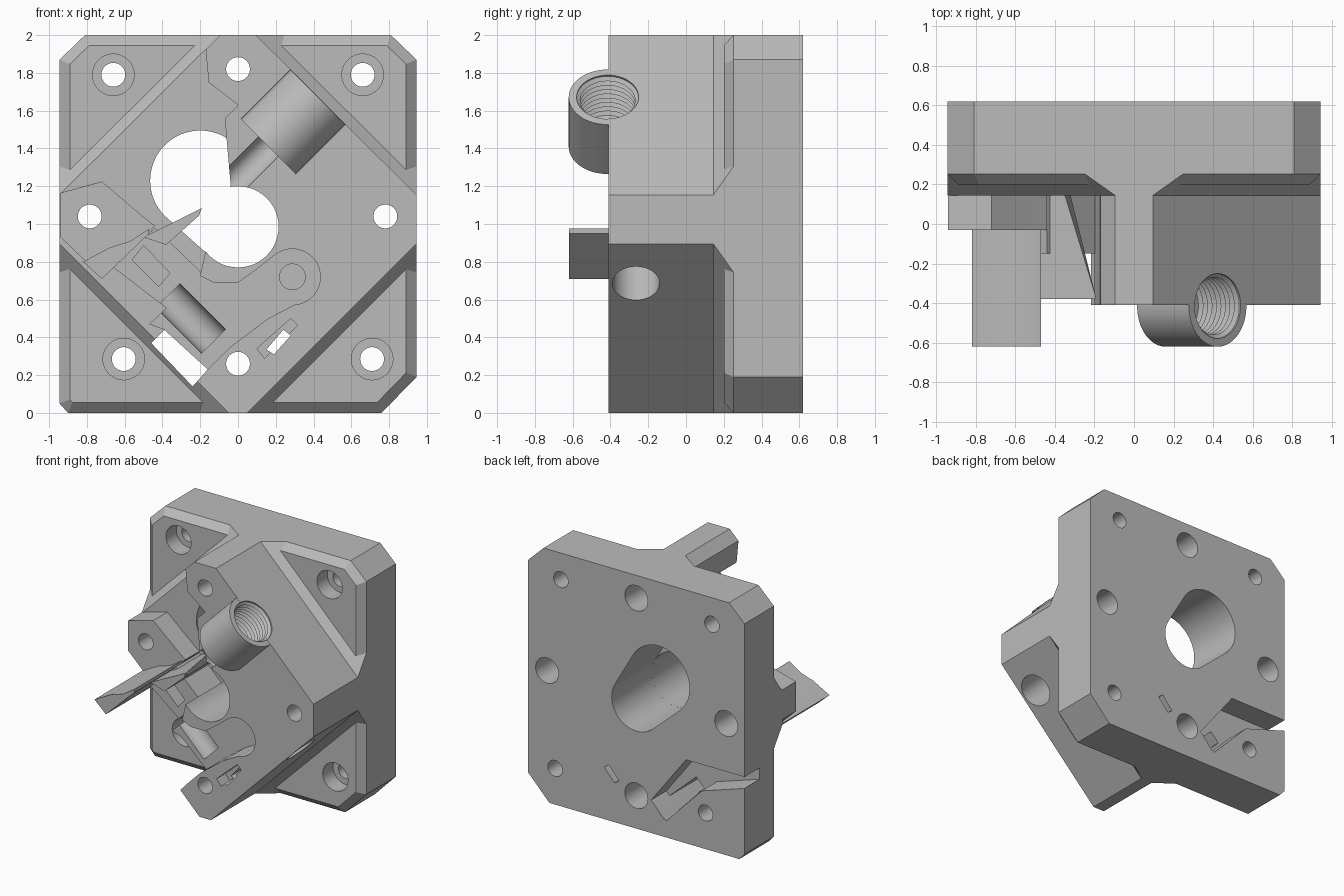
import bpy, bmesh, math
from mathutils import Vector

if "Cube" in bpy.data.objects:
    bpy.data.objects.remove(bpy.data.objects["Cube"], do_unlink=True)

grey = bpy.data.materials.new("neutral grey plastic")
grey.use_nodes = True
GREY = (0.5, 0.5, 0.5, 1)
grey.diffuse_color = GREY
grey.node_tree.nodes["Principled BSDF"].inputs["Base Color"].default_value = GREY


def finish(name, bm):
    bmesh.ops.recalc_face_normals(bm, faces=bm.faces)
    mesh = bpy.data.meshes.new(name)
    bm.to_mesh(mesh)
    bm.free()
    mesh.materials.append(grey)
    ob = bpy.data.objects.new(name, mesh)
    bpy.context.collection.objects.link(ob)
    return ob


def skin(name, rings):
    """Closed solid through rings of equal point count."""
    bm = bmesh.new()
    loops = [[bm.verts.new(p) for p in ring] for ring in rings]
    for a, b in zip(loops, loops[1:]):
        for i in range(len(a)):
            j = (i + 1) % len(a)
            bm.faces.new((a[i], a[j], b[j], b[i]))
    bm.faces.new(loops[0])
    bm.faces.new(loops[-1])
    return finish(name, bm)


def loft(name, layers):
    return skin(name, [[(x, y, z) for x, z in pts] for y, pts in layers])


def prism(name, pts, y0, y1):
    return loft(name, [(y0, pts), (y1, pts)])


def lathe(name, profile, origin, axis, seg=48):
    """Profile of (distance, radius) turned about an axis."""
    origin, axis = Vector(origin), Vector(axis).normalized()
    side = axis.orthogonal().normalized()
    up = axis.cross(side)
    angles = [math.tau * i / seg for i in range(seg)]
    return skin(name, [[origin + axis * t + (side * math.cos(a) + up * math.sin(a)) * r
                        for a in angles] for t, r in profile])


def drill(x, z, r, y0=-0.8, y1=0.8):
    return lathe("drill", [(0, r), (y1 - y0, r)], (x, y0, z), (0, 1, 0))


def combine(target, tool, op="DIFFERENCE"):
    mod = target.modifiers.new(op.lower(), "BOOLEAN")
    mod.operation, mod.solver, mod.object = op, "EXACT", tool
    bpy.context.view_layer.objects.active = target
    bpy.ops.object.modifier_apply(modifier=mod.name)
    bpy.data.objects.remove(tool, do_unlink=True)


def offset(pts, d):
    """Move the edges of a convex clockwise outline outward by d."""
    out = []
    for i, p in enumerate(pts):
        p = Vector(p)
        e1 = (p - Vector(pts[i - 1])).normalized()
        e2 = (Vector(pts[(i + 1) % len(pts)]) - p).normalized()
        n1, n2 = Vector((-e1.y, e1.x)), Vector((-e2.y, e2.x))
        out.append(tuple(p + (n1 + n2) * d / (1 + n1.dot(n2))))
    return out


# Square mounting plate with clipped corners and a bevelled front rim
outline = [(-0.945, 0.05), (-0.945, 1.87), (-0.81, 2), (0.81, 2),
           (0.945, 1.87), (0.945, 0.19), (0.76, 0), (-0.9, 0)]
body = loft("extruder_body", [(0.2, offset(outline, -0.055)),
                              (0.28, offset(outline, 0.03)), (0.7, offset(outline, 0.03))])

# Diamond block standing forward of the plate, with a flared foot
diamond = [(-1.075, 1.025), (0, 2.095), (1.075, 1.025), (0, -0.05)]
combine(body, loft("diamond", [(-0.41, diamond), (0.145, diamond),
                               (0.345, offset(diamond, 0.2)), (0.72, offset(diamond, 0.2))]), "UNION")
combine(body, prism("trim", outline, -0.6, 0.62), "INTERSECT")

# Clear the open left side of the diamond
combine(body, prism("clearance", [
    (-0.175, 2.2), (-0.17, 1.91), (-0.155, 1.75), (0, 1.63), (-0.07, 1.56), (-0.04, 1.22),
    (-0.04, 1), (-0.15, 0.95), (-0.2, 0.73), (-0.03, 0.36), (-0.2, 0.19), (-0.3, 0.09),
    (-1.5, 0.09), (-1.5, 2.2)], -0.9, 0.145))

# Slotted gear opening through the plate
bm = bmesh.new()
for cx, cz, r in ((-0.2, 1.23, 0.265), (0, 0.985, 0.215)):
    for i in range(64):
        a = math.tau * i / 64
        for y in (0.12, 0.8):
            bm.verts.new((cx + r * math.cos(a), y, cz + r * math.sin(a)))
hull = bmesh.ops.convex_hull(bm, input=bm.verts)
bmesh.ops.delete(bm, geom=[v for v in hull["geom_interior"] if v.is_valid], context="VERTS")
opening = finish("opening", bm)
# keep the full-height block intact above the plate
combine(body, opening)

# Hinge lug, filament guide fin and latch arm
combine(body, prism("hinge_lug", [(-0.94, 1.165), (-0.72, 1.225), (-0.515, 1.05),
                                  (-0.44, 0.99), (-0.72, 0.72), (-0.94, 0.93)], -0.03, 0.2), "UNION")
combine(body, prism("latch_arm", [
    (-0.66, 0.77), (-0.44, 0.98), (-0.19, 0.74), (-0.03, 0.36), (-0.16, 0.23),
    (-0.39, 0.44), (-0.47, 0.47), (-0.38, 0.555)], -0.15, 0.21), "UNION")
combine(body, prism("guide_fin", [(-0.82, 0.8), (-0.68, 0.875), (-0.57, 0.91), (-0.47, 0.975),
                                  (-0.47, 0.95), (-0.72, 0.71)], -0.62, 0.19), "UNION")
combine(body, loft("guide_tip", [
    (-0.38, [(-0.5, 0.93), (-0.19, 1.085), (-0.2, 1.05), (-0.38, 0.89)]),
    (0.18, [(-0.5, 0.93), (-0.36, 1.0), (-0.33, 0.95), (-0.38, 0.89)])]), "UNION")

# Threaded tube boss on the upper right face
END, INWARD = Vector((0.423, -0.415, 1.672)), (-1, 0, -1)
combine(body, lathe("boss", [(0, 0.206), (0.37, 0.206)], END, INWARD, 64), "UNION")
thread = [(-0.05, 0.16)]
for i in range(9):
    thread += [(0.01 + i * 0.032, 0.165), (0.026 + i * 0.032, 0.145)]
combine(body, lathe("thread", thread, END, INWARD))
combine(body, lathe("filament_path", [(0.2, 0.075), (0.72, 0.075)], END, INWARD))

# Drive shaft bore, idler pocket and pivot hole
combine(body, drill(0, 0.985, 0.215))
combine(body, prism("pocket", [(-0.25, 0.75), (-0.13, 0.69), (0, 0.69), (0.1, 0.76), (0.2, 0.84),
                               (0.288, 0.72), (0.3, 0.573), (0.16, 0.5), (-0.08, 0.32)], -0.7, -0.152))
combine(body, drill(0.288, 0.72, 0.148, -0.7, -0.152))
combine(body, drill(0.288, 0.72, 0.068, -0.7, 0.3))
combine(body, lathe("spring_bore", [(-0.1, 0.125), (0.35, 0.125)], (0.737, -0.265, 0.685), (-1, 0, 1)))
combine(body, lathe("arm_groove", [(0, 0.09), (0.34, 0.09)], (-0.37, -0.15, 0.62), (1, 0, -1)))

# Latch slots and the rear cable channel
combine(body, prism("arm_slot", [(-0.56, 0.81), (-0.5, 0.885), (-0.36, 0.74), (-0.42, 0.67)], -0.7, 0))
combine(body, prism("latch_window", [(-0.46, 0.37), (-0.39, 0.44), (-0.16, 0.23), (-0.24, 0.14)], -0.7, 0.8))
combine(body, prism("nut_slot", [(0.1, 0.34), (0.28, 0.5), (0.315, 0.465), (0.14, 0.29)], -0.7, -0.3))
combine(body, prism("tie_slot", [(0.15, 0.335), (0.24, 0.44), (0.28, 0.41), (0.19, 0.31)], -0.7, 0.8))
combine(body, prism("cable_channel", [(-1.1, 0.66), (-0.435, 0.66), (-0.13, 0.26), (-0.26, 0.13),
                                      (-0.57, 0.45), (-0.945, 0.57), (-1.1, 0.6)], 0.43, 0.8))

# Motor screws countersunk from the rear, corner screws from the front
for x, z in ((0, 1.82), (-0.785, 1.04), (0.78, 1.04), (0, 0.26)):
    combine(body, drill(x, z, 0.063))
    combine(body, drill(x, z, 0.1, 0.35, 0.8))
for x, z in ((-0.66, 1.79), (0.66, 1.79), (-0.605, 0.285), (0.71, 0.285)):
    combine(body, drill(x, z, 0.063))
    combine(body, drill(x, z, 0.11, 0, 0.33))

for ob in bpy.context.selected_objects:
    ob.select_set(False)
body.select_set(True)
bpy.context.view_layer.objects.active = body
bpy.ops.object.shade_smooth_by_angle(angle=math.radians(25))
